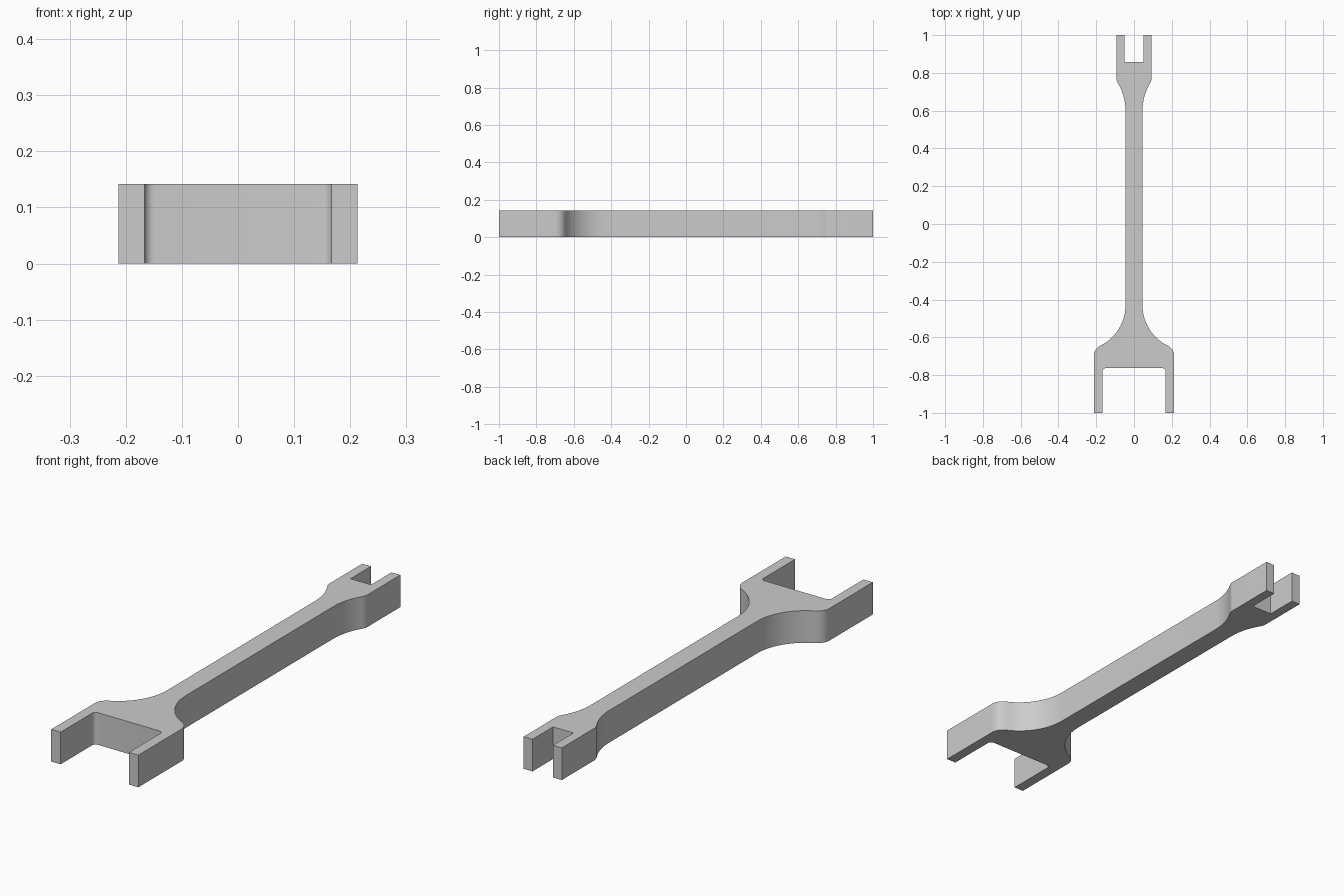
import bpy, bmesh
from math import sin, cos, pi, atan2, radians
from mathutils import Vector

cube = bpy.data.objects.get("Cube")
if cube:
    bpy.data.objects.remove(cube, do_unlink=True)

THICK = 0.142
SHAFT = 0.045      # half width of the shaft


def flare(y0, dx, dy, dx2, dy2, steps):
    """Concave arc leaving the shaft, then a convex arc turning back to straight."""
    sign = 1 if dy > 0 else -1
    turn = 2 * atan2(dx, abs(dy))
    r1 = abs(dy) / sin(turn)
    r2 = abs(dy2) / sin(turn)
    pts = []
    for i in range(steps + 1):
        a = turn * i / steps
        pts.append((SHAFT + r1 * (1 - cos(a)), y0 + sign * r1 * sin(a)))
    end_x, end_y = SHAFT + dx + dx2, y0 + dy + dy2
    for i in range(1, steps + 1):
        a = turn * (1 - i / steps)
        pts.append((end_x - r2 * (1 - cos(a)), end_y - sign * r2 * sin(a)))
    return pts


# Right half of the outline, from the large jaw to the small jaw
JAW_IN, JAW_FLOOR, FILLET = 0.167, -0.763, 0.018
half = []
for i in range(7):
    a = pi / 2 * (1 - i / 6)
    half.append((JAW_IN - FILLET + FILLET * cos(a), JAW_FLOOR - FILLET + FILLET * sin(a)))
half += [(JAW_IN, -1), (0.213, -1)]
half += reversed(flare(-0.43, 0.135, -0.215, 0.033, -0.053, 14))
half += flare(0.60, 0.04, 0.145, 0.008, 0.029, 10)
half += [(0.093, 1), (0.05, 1), (0.05, 0.857)]
outline = half + [(-x, y) for x, y in reversed(half)]

# Extrude the mirrored outline into a solid
bm = bmesh.new()
base = bm.faces.new([bm.verts.new((x, y, 0)) for x, y in outline])
top = bmesh.ops.extrude_face_region(bm, geom=[base], use_keep_orig=True)
bmesh.ops.translate(bm, vec=Vector((0, 0, THICK)),
                    verts=[g for g in top["geom"] if isinstance(g, bmesh.types.BMVert)])
bmesh.ops.recalc_face_normals(bm, faces=bm.faces)
mesh = bpy.data.meshes.new("wrench_body")
bm.to_mesh(mesh)
bm.free()

body = bpy.data.objects.new("wrench_body", mesh)
bpy.context.collection.objects.link(body)

# Plain grey finish
grey = bpy.data.materials.new("grey_metal")
grey.use_nodes = True
colour = (0.6, 0.6, 0.6, 1)
grey.diffuse_color = colour
grey.node_tree.nodes["Principled BSDF"].inputs["Base Color"].default_value = colour
mesh.materials.append(grey)

bpy.ops.object.select_all(action="DESELECT")
body.select_set(True)
bpy.context.view_layer.objects.active = body
bpy.ops.object.shade_smooth_by_angle(angle=radians(30))
